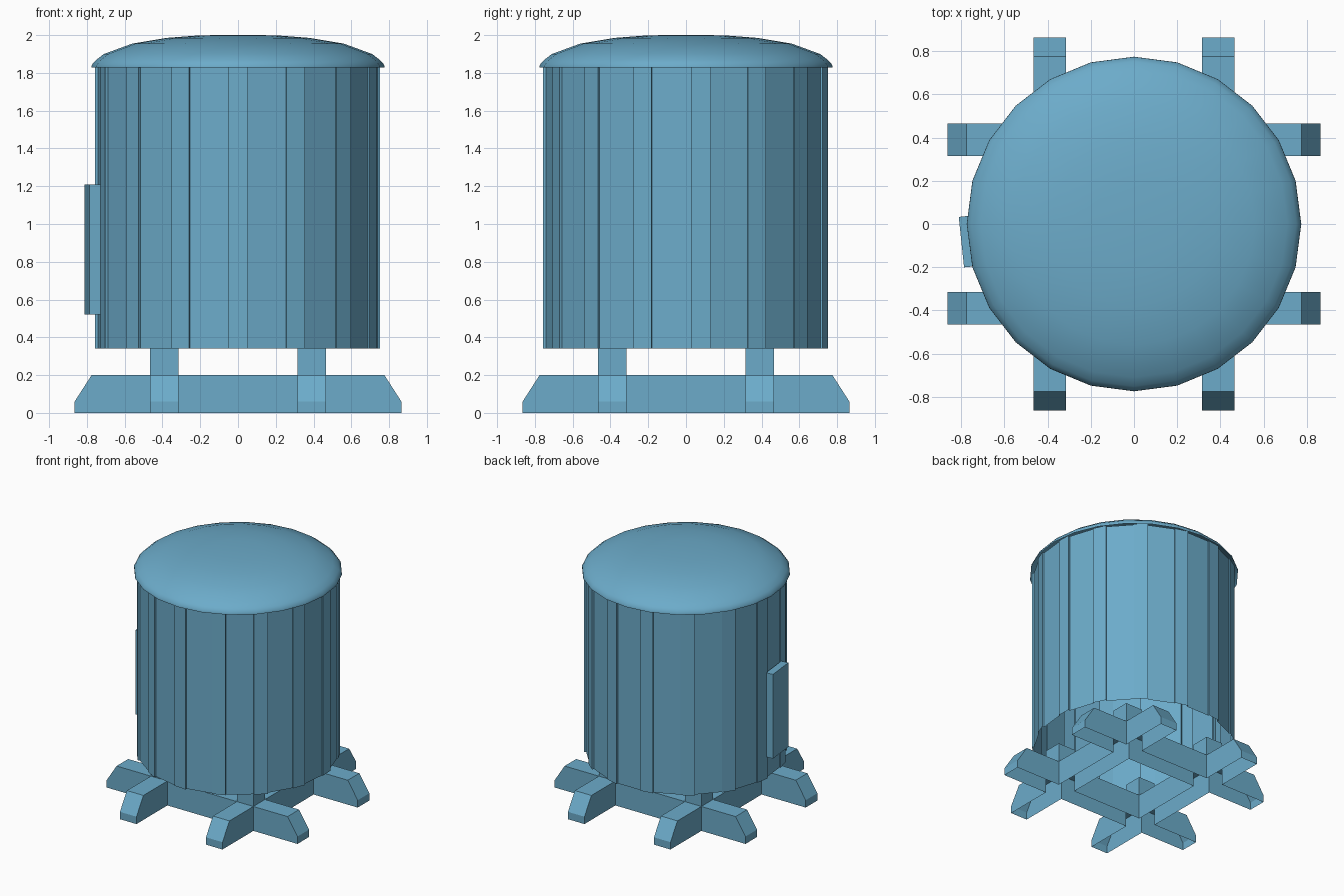
import bpy, bmesh, math
from mathutils import Matrix

if "Cube" in bpy.data.objects:
    bpy.data.objects.remove(bpy.data.objects["Cube"])

# One blue paint for every part
paint = bpy.data.materials.new("blue_paint")
paint.diffuse_color = (0.15, 0.41, 0.59, 1)
paint.use_nodes = True
paint.node_tree.nodes["Principled BSDF"].inputs["Base Color"].default_value = paint.diffuse_color


def make_object(name, bm):
    me = bpy.data.meshes.new(name)
    bm.to_mesh(me)
    bm.free()
    me.materials.append(paint)
    ob = bpy.data.objects.new(name, me)
    bpy.context.collection.objects.link(ob)
    return ob


def polar(radius, degrees, z):
    """Angle is measured from the front (-y) towards +x."""
    a = math.radians(degrees)
    return (radius * math.sin(a), -radius * math.cos(a), z)


# Barrel wall: thin open tube of 15 wide boards with a raised narrow batten between
bm = bmesh.new()
outline = []
for i in range(15):
    a = 24 * i
    outline += [(0.742, a + 4), (0.742, a + 20), (0.751, a + 20), (0.758, a + 28)]
low = [bm.verts.new(polar(r, d, 0.34)) for r, d in outline]
high = [bm.verts.new(polar(r, d, 1.835)) for r, d in outline]
for i in range(len(outline)):
    j = (i + 1) % len(outline)
    bm.faces.new((low[i], low[j], high[j], high[i]))
make_object("barrel_wall", bm)

# Side panel on one board
a = -84
bm = bmesh.new()
bmesh.ops.create_cube(bm, size=1, matrix=Matrix.Diagonal((0.235, 0.06, 0.69, 1)))
panel = make_object("side_panel", bm)
panel.location = polar(0.774, a, 0.865)
panel.rotation_euler.z = math.radians(a)

# Domed lid: low profile spun in 24 sides
bm = bmesh.new()
profile = [(0.775, 1.828), (0.774, 1.843), (0.752, 1.868), (0.71, 1.90),
           (0.56, 1.955), (0.38, 1.985), (0.2, 1.999), (0, 2.0)]
vs = [bm.verts.new((r, 0, z)) for r, z in profile]
es = [bm.edges.new(p) for p in zip(vs, vs[1:])]
bmesh.ops.spin(bm, geom=vs + es, cent=(0, 0, 0), axis=(0, 0, 1),
               angle=math.tau, steps=24)
bmesh.ops.remove_doubles(bm, verts=bm.verts, dist=0.001)
bmesh.ops.recalc_face_normals(bm, faces=bm.faces)
lid = make_object("domed_lid", bm)
if sum(p.normal.z for p in lid.data.polygons) < 0:
    lid.data.flip_normals()
lid.data.polygons.foreach_set("use_smooth", [True] * len(lid.data.polygons))

# Crossed base beams: top faces on a grid, chamfered at the four pairs of ends
cuts = [-0.865, -0.775, -0.465, -0.315, 0.315, 0.465, 0.775, 0.865]
bands = (2, 4)
bm = bmesh.new()
grid = {}


def corner(i, j):
    if (i, j) not in grid:
        z = 0.06 if max(abs(cuts[i]), abs(cuts[j])) > 0.8 else 0.2
        grid[i, j] = bm.verts.new((cuts[i], cuts[j], z))
    return grid[i, j]


crossings = []
for i in range(7):
    for j in range(7):
        if i in bands or j in bands:
            f = bm.faces.new((corner(i, j), corner(i + 1, j),
                              corner(i + 1, j + 1), corner(i, j + 1)))
            if i in bands and j in bands:
                crossings.append(f)

# Beam sides down to the ground, undersides left open
rim = [e for e in bm.edges if e.is_boundary]
ext = bmesh.ops.extrude_edge_only(bm, edges=rim)
for v in ext["geom"]:
    if isinstance(v, bmesh.types.BMVert):
        v.co.z = 0

# Short hollow posts rising from the crossings into the barrel
for f in crossings:
    top = bmesh.ops.extrude_discrete_faces(bm, faces=[f])["faces"][0]
    bmesh.ops.translate(bm, verts=top.verts, vec=(0, 0, 0.155))
    bmesh.ops.delete(bm, geom=[top], context="FACES_ONLY")
bmesh.ops.recalc_face_normals(bm, faces=bm.faces)
base = make_object("base_beams_and_posts", bm)
if sum(p.normal.z * p.area for p in base.data.polygons) < 0:
    base.data.flip_normals()
